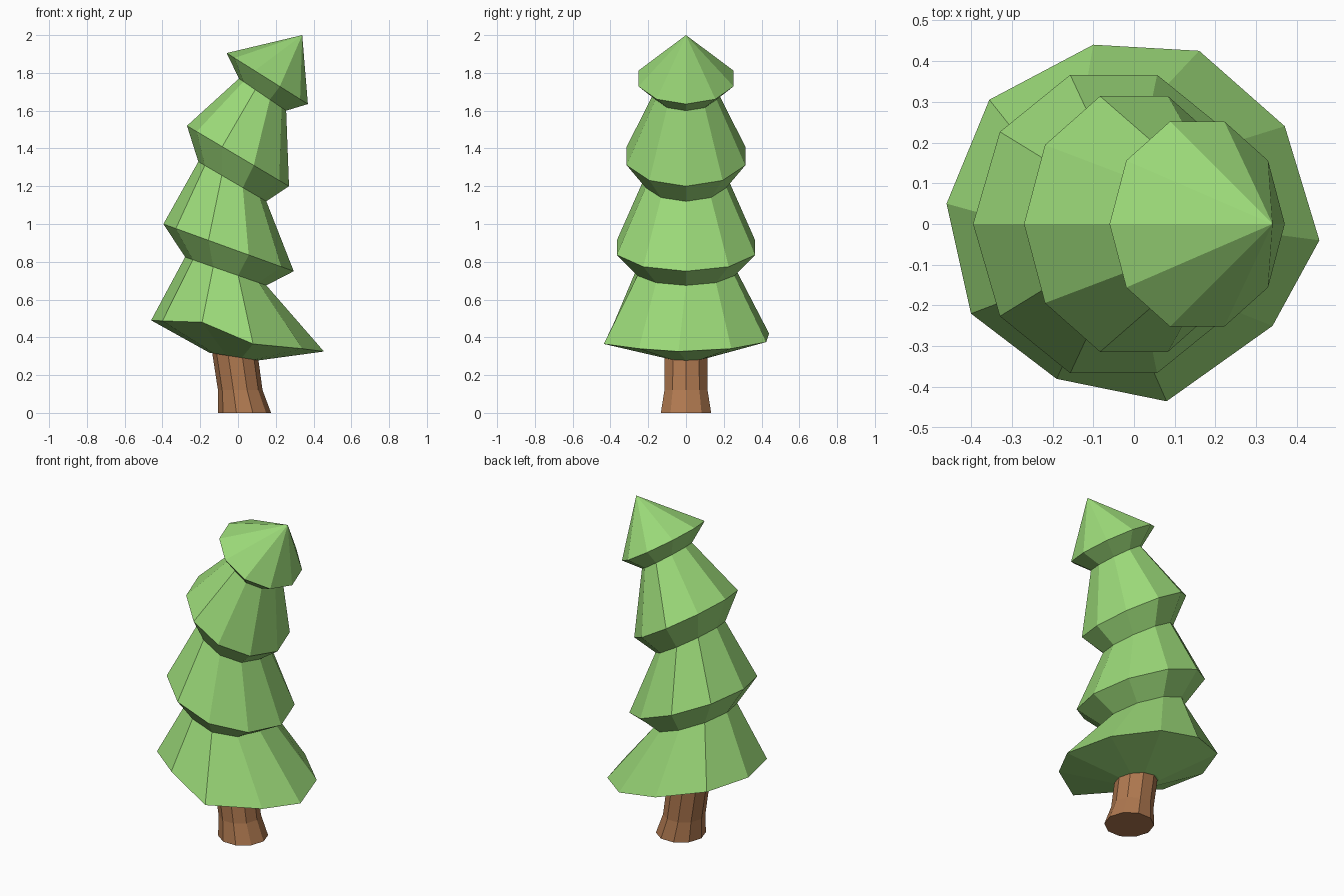
import bpy, bmesh
from math import sin, cos, tau

if "Cube" in bpy.data.objects:
    bpy.data.objects.remove(bpy.data.objects["Cube"])

SIDES = 10


def ring(cx, cz, rx, ry, drop=0.0):
    """Elliptical ring whose +x side hangs lower by drop."""
    angles = [tau * i / SIDES for i in range(SIDES)]
    return [(cx + rx * cos(a), ry * sin(a), cz - drop * cos(a)) for a in angles]


def loft(name, rings, color, apex=None):
    """Skin rings from bottom to top, capped below, with a point or a cap above."""
    bm = bmesh.new()
    loops = [[bm.verts.new(p) for p in r] for r in rings]
    bm.faces.new(loops[0][::-1])
    for low, high in zip(loops, loops[1:]):
        for i in range(SIDES):
            j = (i + 1) % SIDES
            bm.faces.new((low[i], low[j], high[j], high[i]))
    top = loops[-1]
    if apex:
        tip = bm.verts.new(apex)
        for i in range(SIDES):
            bm.faces.new((top[i], top[(i + 1) % SIDES], tip))
    else:
        bm.faces.new(top)
    bmesh.ops.recalc_face_normals(bm, faces=bm.faces[:])
    mesh = bpy.data.meshes.new(name)
    bm.to_mesh(mesh)
    bm.free()
    mat = bpy.data.materials.new(name + "_color")
    mat.diffuse_color = color
    mat.use_nodes = True
    mat.node_tree.nodes["Principled BSDF"].inputs["Base Color"].default_value = mat.diffuse_color
    mesh.materials.append(mat)
    obj = bpy.data.objects.new(name, mesh)
    bpy.context.collection.objects.link(obj)
    return obj


# Trunk: flared foot, leaning left
loft("trunk", [
    ring(0.035, 0.0, 0.14, 0.14),
    ring(0.012, 0.12, 0.118, 0.12),
    ring(-0.02, 0.34, 0.12, 0.118),
], (0.43, 0.19, 0.08, 1))

# Uneven rim of the lowest skirt
skirt_rim = [
    (0.455, -0.04, 0.325), (0.37, 0.24, 0.34), (0.16, 0.425, 0.375),
    (-0.10, 0.44, 0.42), (-0.355, 0.305, 0.47), (-0.46, 0.05, 0.49),
    (-0.40, -0.22, 0.487), (-0.19, -0.38, 0.48), (0.08, -0.435, 0.365),
    (0.34, -0.25, 0.34),
]

# Foliage: four drooping tiers, each a wide rim tapering to a narrow neck
loft("foliage", [
    ring(-0.02, 0.298, 0.13, 0.125, 0.02),
    skirt_rim,
    ring(-0.065, 0.75, 0.215, 0.27, 0.075),
    ring(-0.05, 0.875, 0.345, 0.385, 0.125),
    ring(-0.03, 1.225, 0.18, 0.225, 0.105),
    ring(0.0, 1.36, 0.27, 0.33, 0.16),
    ring(0.13, 1.685, 0.125, 0.17, 0.085),
    ring(0.155, 1.77, 0.215, 0.265, 0.135),
], (0.33, 0.70, 0.19, 1), apex=(0.34, 0.0, 2.0))
